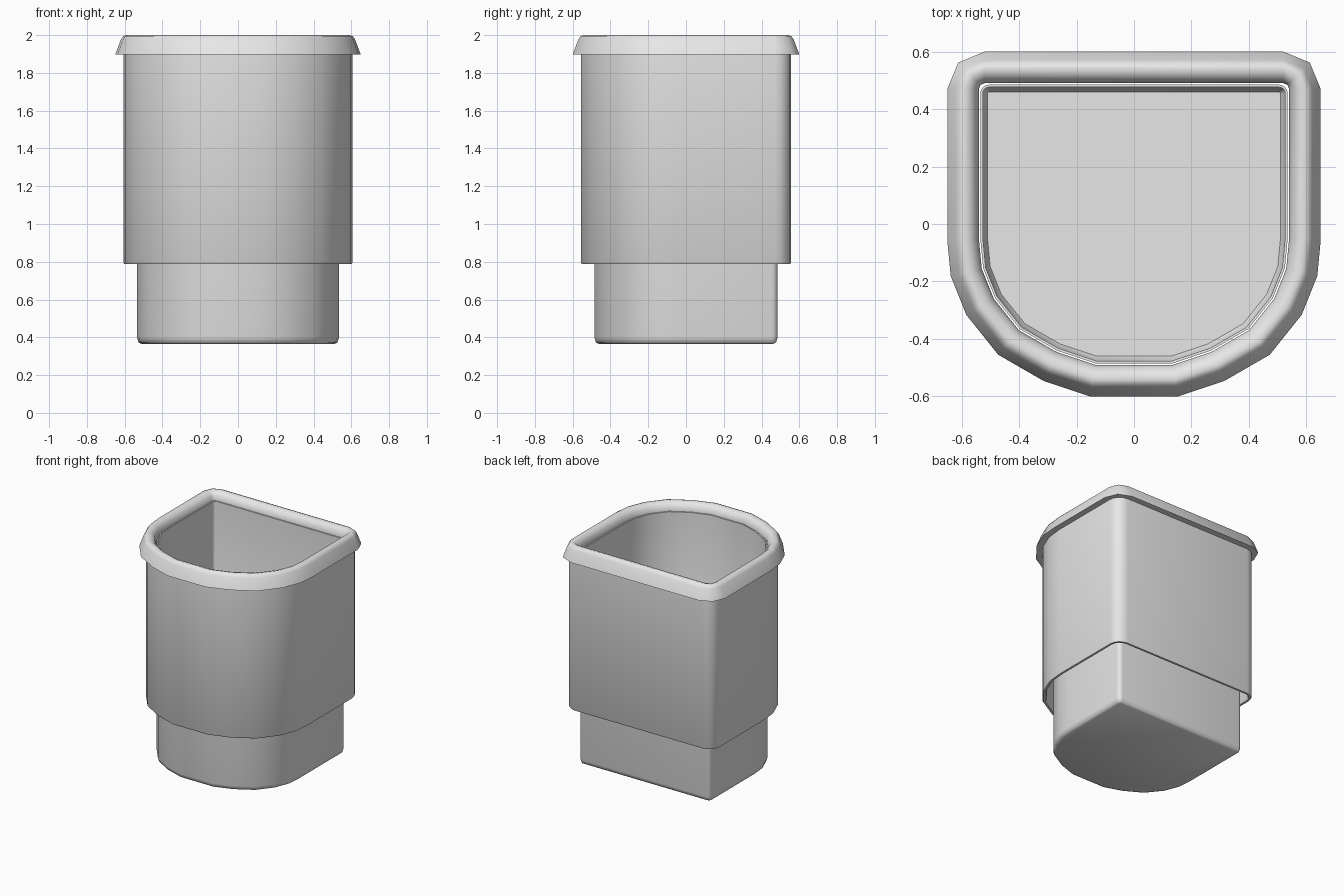
import bpy
import bmesh
import math
from mathutils import Vector

cube = bpy.data.objects.get("Cube")
if cube:
    bpy.data.objects.remove(cube, do_unlink=True)

grey = bpy.data.materials.new("light_grey")
grey.use_nodes = True
grey.diffuse_color = (0.8, 0.8, 0.8, 1)
grey.node_tree.nodes["Principled BSDF"].inputs["Base Color"].default_value = (0.8, 0.8, 0.8, 1)

# Left half of the D-shaped plan: round front, straight side, square back corner
HALF = [(0.135, -0.49), (0.27, -0.445), (0.4, -0.37), (0.488, -0.26),
        (0.53, -0.155), (0.54, -0.05), (0.54, 0.49)]


def outline(offset, radius, steps):
    """Offset the plan outward, round the back corner, mirror to a full loop."""
    pts = [Vector(p) for p in HALF]
    chain = [Vector((-pts[0].x, pts[0].y))] + pts + [Vector((-pts[-1].x, pts[-1].y))]
    half = []
    for before, here, after in zip(chain, chain[1:], chain[2:]):
        a = (here - before).normalized()
        b = (after - here).normalized()
        na, nb = Vector((a.y, -a.x)), Vector((b.y, -b.x))
        half.append(here + (na + nb) * offset / (1 + na.dot(nb)))
    corner = half.pop()
    centre = corner - Vector((radius, radius))
    for i in range(steps + 1):
        t = math.pi / 2 * i / steps
        half.append(centre + radius * Vector((math.cos(t), math.sin(t))))
    return half + [Vector((-p.x, p.y)) for p in reversed(half)]


def shell(name, section, corner, steps, closed):
    """Sweep a section of (offset, height) points round the plan."""
    bm = bmesh.new()
    rings = []
    for offset, z in section:
        loop = outline(offset, max(0.008, corner + offset), steps)
        rings.append([bm.verts.new((p.x, p.y, z)) for p in loop])
    pairs = list(zip(rings, rings[1:]))
    if closed:
        pairs.append((rings[-1], rings[0]))
    else:
        bm.faces.new(rings[0])
        bm.faces.new(rings[-1])
    for low, high in pairs:
        for i in range(len(low)):
            j = (i + 1) % len(low)
            bm.faces.new((low[i], low[j], high[j], high[i]))
    bmesh.ops.recalc_face_normals(bm, faces=bm.faces)
    for face in bm.faces:
        face.smooth = True
    for edge in bm.edges:
        edge.smooth = edge.calc_face_angle(0) < math.radians(50)
    mesh = bpy.data.meshes.new(name)
    bm.to_mesh(mesh)
    bm.free()
    mesh.materials.append(grey)
    obj = bpy.data.objects.new(name, mesh)
    bpy.context.scene.collection.objects.link(obj)
    return obj


# Inner cup with a softened base and thin walls
shell("inner_cup", [(-0.03, 0.365), (-0.013, 0.373), (-0.005, 0.4), (-0.005, 1.94),
                    (-0.014, 1.94), (-0.016, 0.41), (-0.03, 0.385)], 0.035, 4, False)

# Outer sleeve hanging around the cup, open underneath
shell("outer_sleeve", [(0.046, 0.787), (0.061, 0.787), (0.066, 0.796), (0.066, 1.91),
                       (0.04, 1.91), (0.04, 0.796)], 0.02, 4, True)

# Rolled rim with a flared skirt
shell("rim", [(0.0, 1.897), (0.0, 1.945), (0.01, 1.975), (0.028, 1.993), (0.052, 2.0),
              (0.068, 1.994), (0.08, 1.977), (0.11, 1.897)], 0.02, 2, True)
